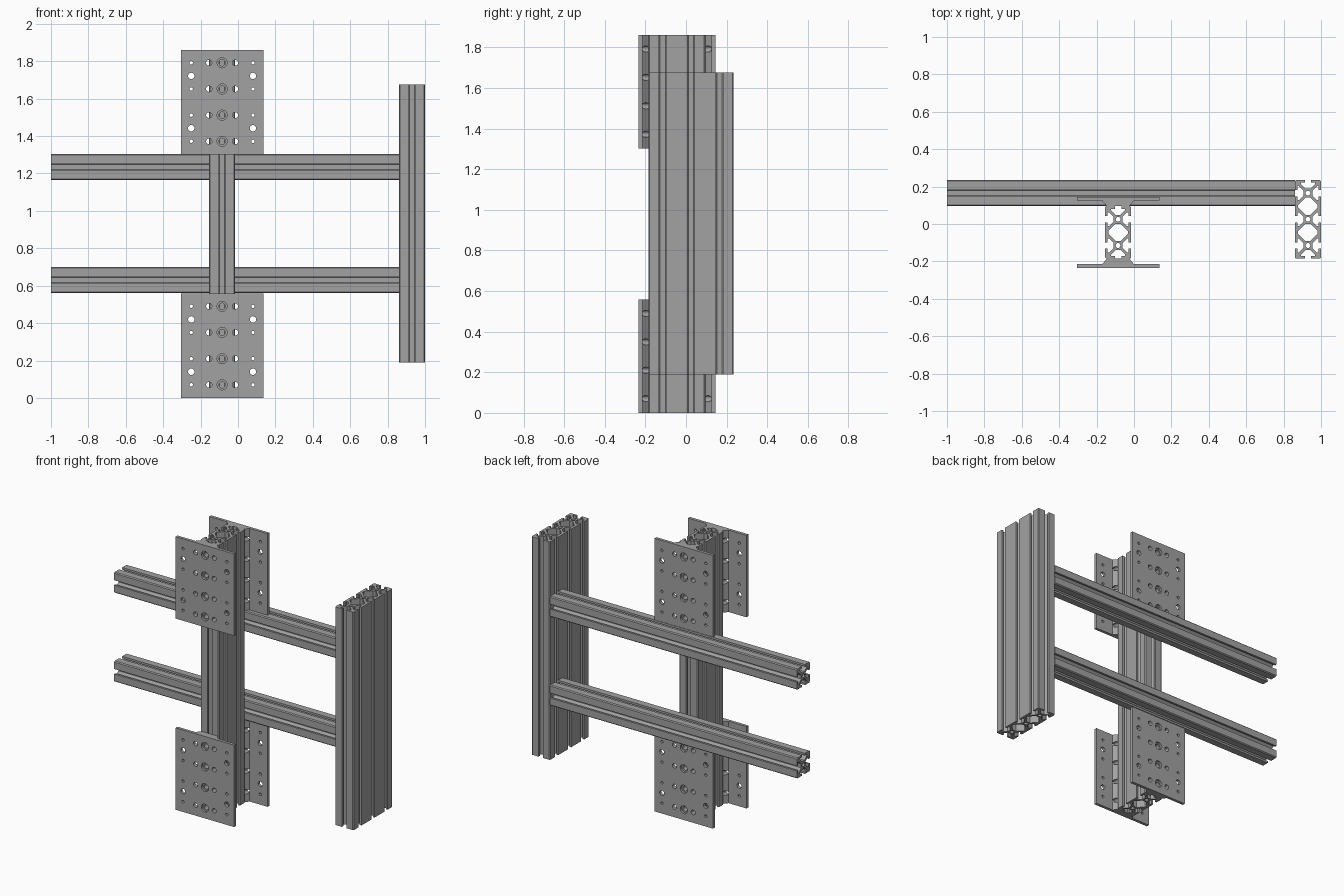
import bpy, bmesh, math
from mathutils import Vector, Matrix

if "Cube" in bpy.data.objects:
    bpy.data.objects.remove(bpy.data.objects["Cube"])

HALF = 0.07                  # half of one profile cell
CELL = 2 * HALF
POST_X, POST_Y = -0.085, -0.045

metal = bpy.data.materials.new("aluminium grey")
metal.use_nodes = True
grey = (0.36, 0.36, 0.36, 1)
metal.diffuse_color = grey
metal.node_tree.nodes["Principled BSDF"].inputs["Base Color"].default_value = grey


def add_object(name, mesh):
    ob = bpy.data.objects.new(name, mesh)
    bpy.context.collection.objects.link(ob)
    return ob


def bake(ob, name):
    """Turn a curve or modified object into a plain welded mesh."""
    deps = bpy.context.evaluated_depsgraph_get()
    mesh = bpy.data.meshes.new_from_object(ob.evaluated_get(deps))
    bpy.data.objects.remove(ob)
    bm = bmesh.new()
    bm.from_mesh(mesh)
    bmesh.ops.remove_doubles(bm, verts=bm.verts, dist=0.0001)
    bmesh.ops.recalc_face_normals(bm, faces=bm.faces)
    for f in bm.faces:
        f.smooth = False
    bm.to_mesh(mesh)
    bm.free()
    mesh.name = name
    mesh.materials.clear()
    mesh.materials.append(metal)
    return mesh


def extrude_loops(name, loops, length):
    """Extrude closed outlines (inner ones become holes) along z."""
    curve = bpy.data.curves.new(name, "CURVE")
    curve.dimensions = "2D"
    curve.fill_mode = "BOTH"
    curve.extrude = length / 2
    for loop in loops:
        spline = curve.splines.new("POLY")
        spline.points.add(len(loop) - 1)
        for point, p in zip(spline.points, loop):
            point.co = (p[0], p[1], 0, 1)
        spline.use_cyclic_u = True
    return bake(add_object(name, curve), name)


# Half of a T slot: offset along the face, depth below it
SLOT = [(0.017, 0), (0.017, 0.014), (0.037, 0.014), (0.037, 0.022), (0.013, 0.046)]
SLOT = [(-u, d) for u, d in SLOT] + SLOT[::-1]
CAVITY = [(0.013, -0.046), (0.052, -0.007), (0.052, 0.007), (0.013, 0.046)]
CAVITY = CAVITY + [(-x, y) for x, y in CAVITY[::-1]]


def slotted_bar(name, cells, length, location, rotation=(0, 0, 0)):
    """Slotted extrusion of several cells in a row along its local y."""
    centres = [(i - (cells - 1) / 2) * CELL for i in range(cells)]
    corner = 0.006
    outline = []
    for side in range(4):
        turn = Matrix.Rotation(side * math.pi / 2, 2)
        along, inward = turn @ Vector((1, 0)), turn @ Vector((0, 1))
        wide = side % 2 == 1
        half, dist = (HALF * cells, HALF) if wide else (HALF, HALF * cells)
        path = [(-half + corner, 0)]
        for c in (centres if wide else [0]):
            path += [(c + u, d) for u, d in SLOT]
        path.append((half - corner, 0))
        outline += [along * u + inward * (d - dist) for u, d in path]
    loops = [outline]
    for c in centres:        # round core bores
        loops.append([(0.013 * math.cos(a * math.pi / 8), c + 0.013 * math.sin(a * math.pi / 8))
                      for a in range(16)])
    for a, b in zip(centres, centres[1:]):   # hollow chambers between cells
        loops.append([(x, y + (a + b) / 2) for x, y in CAVITY])
    ob = add_object(name, extrude_loops(name, loops, length))
    ob.location, ob.rotation_euler = location, rotation
    return ob


def drill(name, holes):
    """Cutter made of cylinders along y: x, z, radius, y centre, depth."""
    bm = bmesh.new()
    for x, z, r, y, depth in holes:
        place = Matrix.Translation((x, y, z)) @ Matrix.Rotation(math.pi / 2, 4, "X")
        bmesh.ops.create_cone(bm, cap_ends=True, segments=20, radius1=r, radius2=r,
                              depth=depth, matrix=place)
    mesh = bpy.data.meshes.new(name)
    bm.to_mesh(mesh)
    bm.free()
    ob = add_object(name, mesh)
    ob.hide_render = True
    return ob


# Posts and rails
slotted_bar("main_post", 2, 1.86, (POST_X, POST_Y, 0.93))
slotted_bar("side_post", 3, 1.485, (0.93, 0.025, 0.9325))
for name, z in (("lower_rail", 0.63), ("upper_rail", 1.235)):
    slotted_bar(name, 1, 1.86, (-0.07, 0.165, z), (0, math.pi / 2, 0))

# Mounting plate with a tapered foot, origin on the post axis
PLATE_H = 0.558
FACE, INNER, FOOT = -0.19, -0.17, -0.14
right_half = [(0.22, FACE), (0.22, INNER), (0.085, INNER), (0.06, FOOT)]
section = right_half + [(-x, y) for x, y in right_half[::-1]]
plate = add_object("plate_blank", extrude_loops("plate_blank", [section], PLATE_H))

rows = [0.07 + CELL * i - PLATE_H / 2 for i in range(4)]
through, sinks = [], []
for z in rows:
    through.append((0, z, 0.017, -0.165, 0.1))
    sinks.append((0, z, 0.027, FACE, 0.03))
    for s in (-1, 1):
        through.append((s * 0.07, z, 0.0155, -0.165, 0.1))
        through.append((s * 0.165, z, 0.009, -0.165, 0.1))
for z in (rows[0] + HALF, rows[2] + HALF):
    for s in (-1, 1):
        through.append((s * 0.165, z, 0.017, -0.165, 0.1))

cutters = [drill("through_cutter", through), drill("sink_cutter", sinks)]
for cutter in cutters:
    mod = plate.modifiers.new(cutter.name, "BOOLEAN")
    mod.operation = "DIFFERENCE"
    mod.solver = "EXACT"
    mod.object = cutter
bpy.context.view_layer.update()
plate_mesh = bake(plate, "mounting_plate")
for cutter in cutters:
    bpy.data.objects.remove(cutter)

for level, z in (("lower", PLATE_H / 2), ("upper", 1.86 - PLATE_H / 2)):
    for side, angle in (("front", 0), ("back", math.pi)):
        ob = add_object(f"{level}_{side}_plate", plate_mesh)
        ob.location = (POST_X, POST_Y, z)
        ob.rotation_euler = (0, 0, angle)
